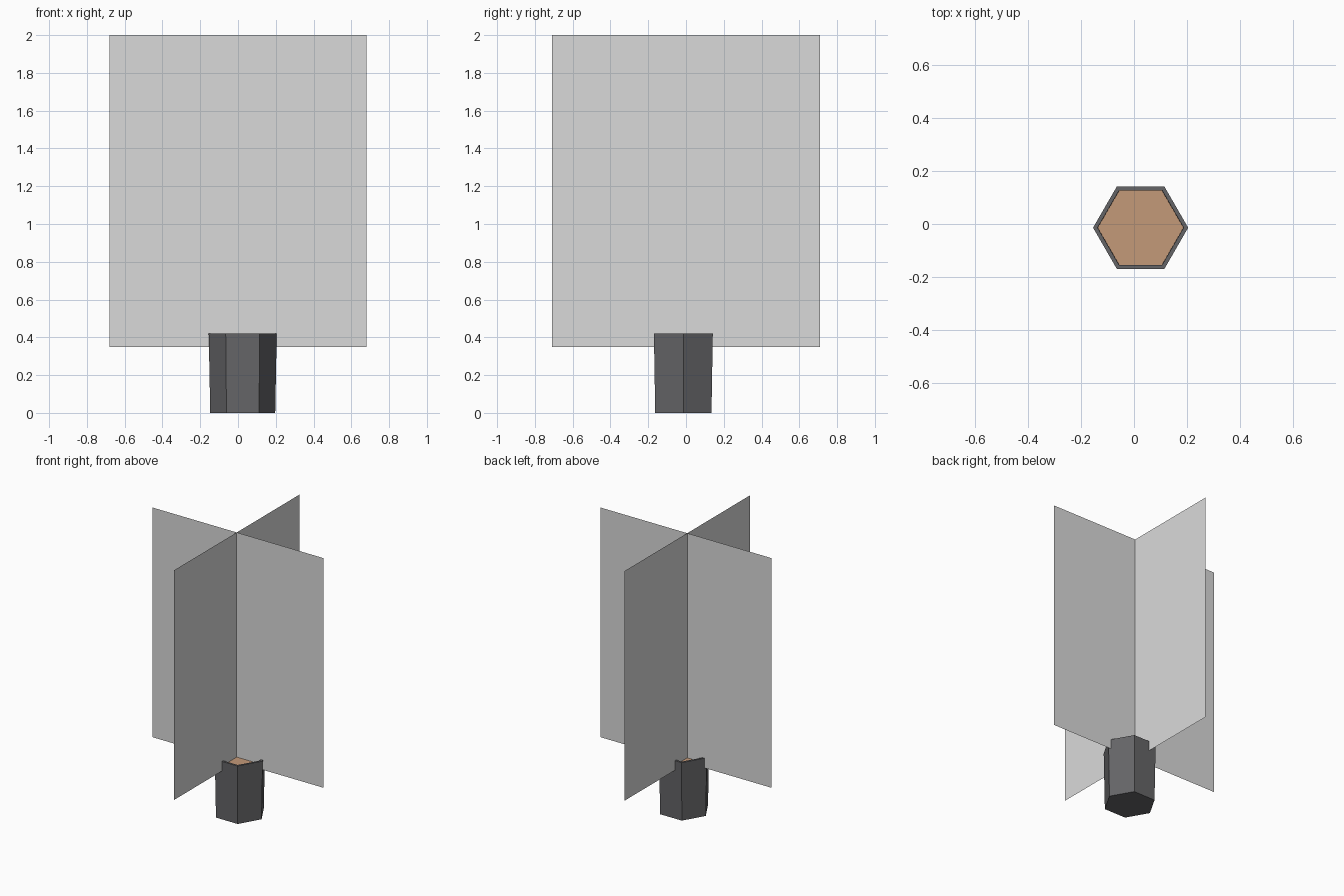
import bpy
import bmesh
import math
from mathutils import Vector

cube = bpy.data.objects.get("Cube")
if cube:
    bpy.data.objects.remove(cube, do_unlink=True)

CENTRE = Vector((0.025, -0.014, 0))
SIDES = 6


def material(name, colour):
    mat = bpy.data.materials.new(name)
    mat.use_nodes = True
    rgba = (*colour, 1)
    mat.diffuse_color = rgba
    bsdf = next(n for n in mat.node_tree.nodes if n.type == "BSDF_PRINCIPLED")
    bsdf.inputs["Base Color"].default_value = rgba
    return mat


def add_object(name, bm, mat):
    mesh = bpy.data.meshes.new(name)
    bm.to_mesh(mesh)
    bm.free()
    mesh.materials.append(mat)
    obj = bpy.data.objects.new(name, mesh)
    bpy.context.collection.objects.link(obj)
    return obj


def ring(bm, radius, z):
    """Hexagonal loop of vertices around the pot centre."""
    angles = [math.tau * i / SIDES for i in range(SIDES)]
    return [bm.verts.new(CENTRE + Vector((radius * math.cos(a), radius * math.sin(a), z)))
            for a in angles]


def hex_pot(name, profile, mat):
    """Closed base, tapered wall, flat rim and inner wall."""
    bm = bmesh.new()
    rings = [ring(bm, r, z) for r, z in profile]
    bm.faces.new(rings[0][::-1])
    for low, high in zip(rings, rings[1:]):
        for i in range(SIDES):
            j = (i + 1) % SIDES
            bm.faces.new((low[i], low[j], high[j], high[i]))
    return add_object(name, bm, mat)


def upright_panel(name, start, end, bottom, top, mat):
    """Single-sheet vertical rectangle between two ground points."""
    bm = bmesh.new()
    corners = [(*start, bottom), (*end, bottom), (*end, top), (*start, top)]
    bm.faces.new([bm.verts.new(c) for c in corners])
    return add_object(name, bm, mat)


pot_grey = material("dark_grey_pot", (0.13, 0.13, 0.137))
soil_brown = material("soil_brown", (0.55, 0.32, 0.19))
leaf_grey = material("light_grey_foliage", (0.70, 0.70, 0.70))

# Pot
hex_pot("pot", [(0.172, 0), (0.18, 0.42), (0.163, 0.42), (0.162, 0.386)], pot_grey)

# Soil
bm = bmesh.new()
bm.faces.new(ring(bm, 0.162, 0.386))
add_object("soil", bm, soil_brown)

# Crossed foliage panels
upright_panel("foliage_panel_across", (-0.68, 0), (0.68, 0), 0.35, 2, leaf_grey)
upright_panel("foliage_panel_deep", (-0.01, -0.71), (-0.01, 0.71), 0.35, 2, leaf_grey)
